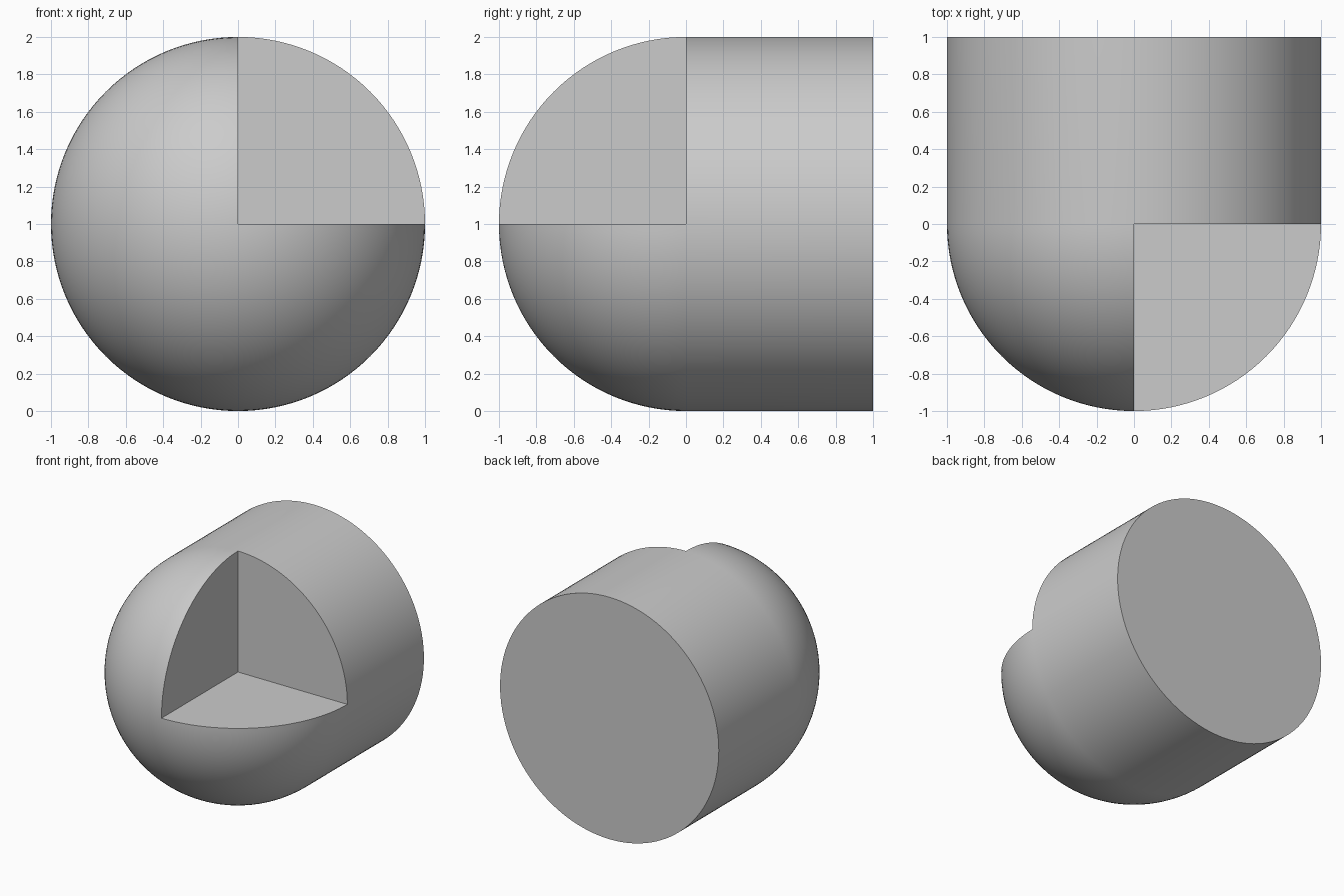
import bpy, bmesh
from math import pi, sin, cos, atan2, radians
from mathutils import Vector

if "Cube" in bpy.data.objects:
    bpy.data.objects.remove(bpy.data.objects["Cube"])

R, CENTRE = 1.0, Vector((0, 0, 1))
RINGS, SEGMENTS = 32, 128

# Profile: quarter circle for the round nose, straight side, flat back
profile = [(R * sin(i * pi / 2 / RINGS), -R * cos(i * pi / 2 / RINGS)) for i in range(RINGS + 1)]
profile += [(R, 1.0), (0.0, 1.0)]

# Revolve the profile around the front-to-back axis
bm = bmesh.new()
verts = [bm.verts.new((r, y, 1)) for r, y in profile]
edges = [bm.edges.new(pair) for pair in zip(verts, verts[1:])]
bmesh.ops.spin(bm, geom=verts + edges, cent=CENTRE, axis=(0, 1, 0),
               angle=2 * pi, steps=SEGMENTS, use_merge=False)
bmesh.ops.remove_doubles(bm, verts=bm.verts, dist=1e-4)

# Remove the upper right eighth of the nose
notch = []
for f in bm.faces:
    c = f.calc_center_median() - CENTRE
    if c.x > 0 and c.y < 0 and c.z > 0:
        notch.append(f)
bmesh.ops.delete(bm, geom=notch, context='FACES')

# Close the notch with three quarter-disc walls meeting at the centre
rim = {v for e in bm.edges if e.is_boundary for v in e.verts}
corner = bm.verts.new(CENTRE)
for axis in range(3):
    a, b = (axis + 1) % 3, (axis + 2) % 3
    arc = [v for v in rim if abs((v.co - CENTRE)[axis]) < 1e-4]

    def angle(v):
        d = v.co - CENTRE
        d.y = -d.y
        return atan2(d[b], d[a])

    bm.faces.new([corner] + sorted(arc, key=angle))
bmesh.ops.recalc_face_normals(bm, faces=bm.faces)

mesh = bpy.data.meshes.new("notched_round_nose_cylinder")
bm.to_mesh(mesh)
bm.free()
obj = bpy.data.objects.new("notched_round_nose_cylinder", mesh)
bpy.context.collection.objects.link(obj)

# Smooth curved skin, crisp rims
bpy.context.view_layer.objects.active = obj
obj.select_set(True)
bpy.ops.object.shade_smooth_by_angle(angle=radians(30))
